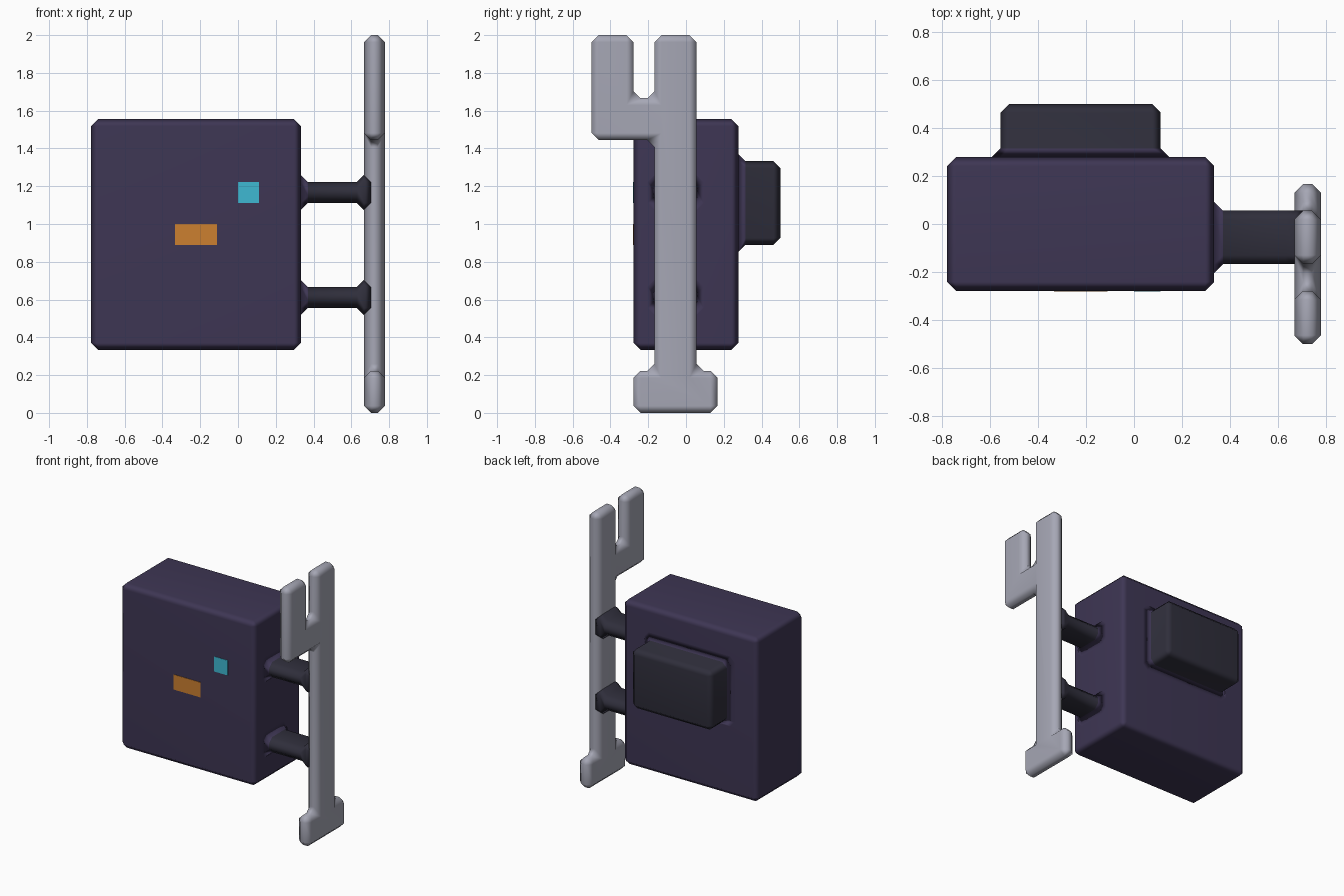
import bpy, bmesh

if "Cube" in bpy.data.objects:
    bpy.data.objects.remove(bpy.data.objects["Cube"])

V = 1 / 9        # grid unit
B = V / 3        # chamfer width


def material(name, rgb):
    m = bpy.data.materials.new(name)
    lin = [(c / 255 / 12.92) if c < 11 else ((c / 255 + 0.055) / 1.055) ** 2.4 for c in rgb]
    m.diffuse_color = (*lin, 1)
    m.use_nodes = True
    m.node_tree.nodes["Principled BSDF"].inputs["Base Color"].default_value = m.diffuse_color
    return m


PURPLE = material("dark purple", (62, 54, 84))
CHARCOAL = material("charcoal", (47, 46, 59))
GREY = material("light grey", (166, 167, 181))
CYAN = material("cyan", (62, 184, 210))
ORANGE = material("orange", (204, 128, 48))


def finish(bm, name, mats, bevel=False, smooth=True):
    bmesh.ops.remove_doubles(bm, verts=bm.verts, dist=1e-5)
    bmesh.ops.recalc_face_normals(bm, faces=bm.faces)
    for f in bm.faces:
        f.smooth = smooth
    me = bpy.data.meshes.new(name)
    bm.to_mesh(me)
    bm.free()
    ob = bpy.data.objects.new(name, me)
    bpy.context.collection.objects.link(ob)
    for m in mats:
        me.materials.append(m)
    if bevel:
        mod = ob.modifiers.new("chamfer", 'BEVEL')
        mod.width = B
        mod.segments = 1
        mod.limit_method = 'ANGLE'
        mod.use_clamp_overlap = False
    if smooth:
        ob.modifiers.new("flat large faces", 'WEIGHTED_NORMAL')
    return ob


def box(name, lo, hi, mat, bevel=False):
    bm = bmesh.new()
    bmesh.ops.create_cube(bm, size=1)
    for v in bm.verts:
        v.co = [(a + b) / 2 + c * (b - a) for a, b, c in zip(lo, hi, v.co)]
    return finish(bm, name, [mat], bevel, smooth=bevel)


def loft(name, place, sections):
    """Join chamfered rectangles (depth, half width, half height, chamfer);
    the first span is the purple fillet that meets the body."""
    bm = bmesh.new()
    rings = []
    for d, w, h, c in sections:
        pts = [(w, h - c), (w - c, h), (c - w, h), (-w, h - c),
               (-w, c - h), (c - w, -h), (w - c, -h), (w, c - h)]
        rings.append([bm.verts.new(place(d, a, b)) for a, b in pts])
    for k in range(len(rings) - 1):
        for i in range(8):
            j = (i + 1) % 8
            f = bm.faces.new((rings[k][i], rings[k][j], rings[k + 1][j], rings[k + 1][i]))
            f.material_index = 0 if k == 0 else 1
    for r in (rings[0], rings[-1]):
        bm.faces.new(r).material_index = 1
    return finish(bm, name, [PURPLE, CHARCOAL])


# main cabinet
box("cabinet", (-7 * V, -2.5 * V, 3 * V), (3 * V, 2.5 * V, 14 * V), PURPLE, True)

# back pack with a fillet where it meets the cabinet
loft("back_pack", lambda d, a, b: (-2 * V + a, d, 10 * V + b),
     [(2.5 * V, 3 * V + B, 2 * V + B, B), (2.5 * V + B, 3 * V, 2 * V, B),
      (4.5 * V - B, 3 * V, 2 * V, B), (4.5 * V, 3 * V - B, 2 * V - B, 0)])

# two arms, flared at both ends
for name, z in (("lower_arm", 5.5 * V), ("upper_arm", 10.5 * V)):
    loft(name, lambda d, a, b, z=z: (d, -0.5 * V + a, z + b),
         [(3 * V, V + B, V / 2 + B, B), (3 * V + B, V, V / 2, B),
          (6 * V - B, V, V / 2, B), (6 * V, V, V / 2 + B, B),
          (6 * V + B, V, V / 2, 0)])

# upright bar with foot and forked top, outlined in grid units (y, z)
outline = [(-2.5, 0), (1.5, 0), (1.5, 2), (0.5, 2), (0.5, 18), (-1.5, 18), (-1.5, 15),
           (-2.5, 15), (-2.5, 18), (-4.5, 18), (-4.5, 13), (-1.5, 13), (-1.5, 2), (-2.5, 2)]
bm = bmesh.new()
face = bm.faces.new([bm.verts.new((6 * V, y * V, z * V)) for y, z in outline])
ext = bmesh.ops.extrude_face_region(bm, geom=[face], use_keep_orig=True)
bmesh.ops.translate(bm, vec=(V, 0, 0),
                    verts=[g for g in ext["geom"] if isinstance(g, bmesh.types.BMVert)])
finish(bm, "forked_bar", [GREY], True)

# thin coloured plates on the front
F = -2.5 * V
box("cyan_plate", (0, F - 0.003, 10 * V), (V, F + 0.003, 11 * V), CYAN)
box("orange_plate", (-3 * V, F - 0.003, 8 * V), (-V, F + 0.003, 9 * V), ORANGE)
